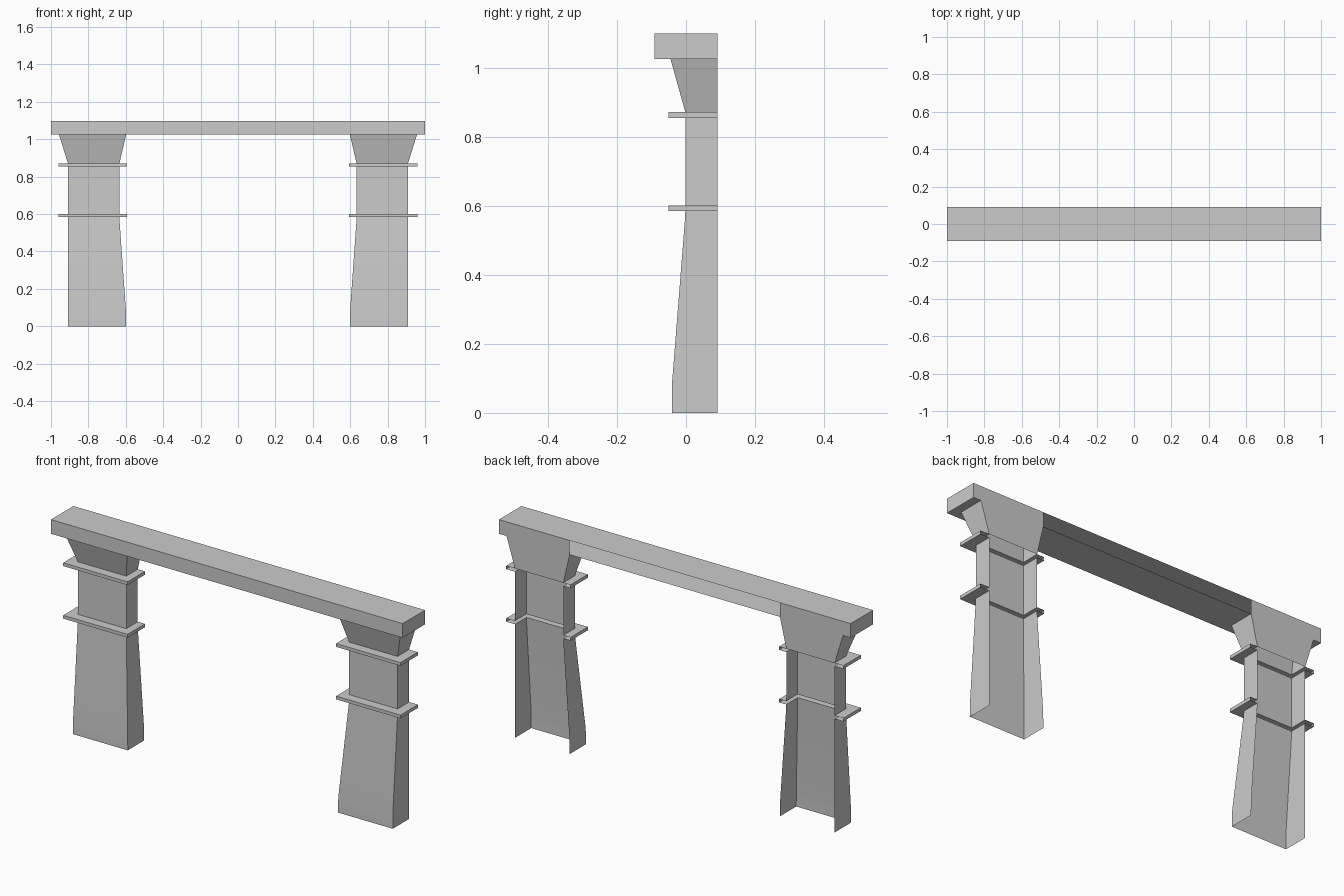
import bpy, bmesh

if "Cube" in bpy.data.objects:
    bpy.data.objects.remove(bpy.data.objects["Cube"])

BACK = 0.091          # everything ends flush at the open back
Z_BEAM, Z_TOP = 1.025, 1.098


def finish(name, bm, mirror=False, smooth=False):
    mesh = bpy.data.meshes.new(name)
    bm.to_mesh(mesh)
    bm.free()
    ob = bpy.data.objects.new(name, mesh)
    bpy.context.collection.objects.link(ob)
    if mirror:
        mod = ob.modifiers.new("mirror", 'MIRROR')
        mod.use_mirror_merge = False
    if smooth:
        bpy.ops.object.select_all(action='DESELECT')
        ob.select_set(True)
        bpy.context.view_layer.objects.active = ob
        bpy.ops.object.shade_smooth_by_angle()
    return ob


def u_shell(name, sections, closed_back=False, smooth=False):
    """Loft U-shaped sections (z, inner x, outer x, front y), open to the back."""
    bm = bmesh.new()
    rings = [[bm.verts.new(p) for p in ((x0, BACK, z), (x0, y, z), (x1, y, z), (x1, BACK, z))]
             for z, x0, x1, y in sections]
    for a, b in zip(rings, rings[1:]):
        for i in range(4 if closed_back else 3):
            j = (i + 1) % 4
            bm.faces.new((a[i], a[j], b[j], b[i]))
    return finish(name, bm, mirror=True, smooth=smooth)


SHAFT = (0.634, 0.909, -0.002)
BAND = (0.593, 0.959, -0.05)


def band(name, z0, z1):
    # hollow trim ring: steps out from the shaft, up, and back in
    u_shell(name, [(z0, *SHAFT), (z0, *BAND), (z1, *BAND), (z1, *SHAFT)])


# Pillar parts, mirrored to both sides
u_shell("pillar_base", [(0, 0.598, 0.909, -0.041), (0.08, 0.599, 0.909, -0.041),
                        (0.56, 0.633, 0.909, -0.003), (0.584, *SHAFT)], smooth=True)
band("lower_band", 0.584, 0.601)
u_shell("pillar_shaft", [(0.601, *SHAFT), (0.854, *SHAFT)])
band("upper_band", 0.854, 0.871)
u_shell("capital", [(0.871, *SHAFT), (Z_BEAM, 0.598, 0.957, -0.045)], closed_back=True)

# Beam: box whose back is closed only behind the capitals
bm = bmesh.new()
rings = [[bm.verts.new((x, y, z)) for y, z in
          ((BACK, Z_BEAM), (-BACK, Z_BEAM), (-BACK, Z_TOP), (BACK, Z_TOP))]
         for x in (-1, -0.598, 0.598, 1)]
for n, (a, b) in enumerate(zip(rings, rings[1:])):
    for i in range(3 if n == 1 else 4):
        j = (i + 1) % 4
        bm.faces.new((a[i], b[i], b[j], a[j]))
bm.faces.new(rings[0])
bm.faces.new(rings[-1][::-1])
bmesh.ops.recalc_face_normals(bm, faces=bm.faces)
finish("lintel_beam", bm)
